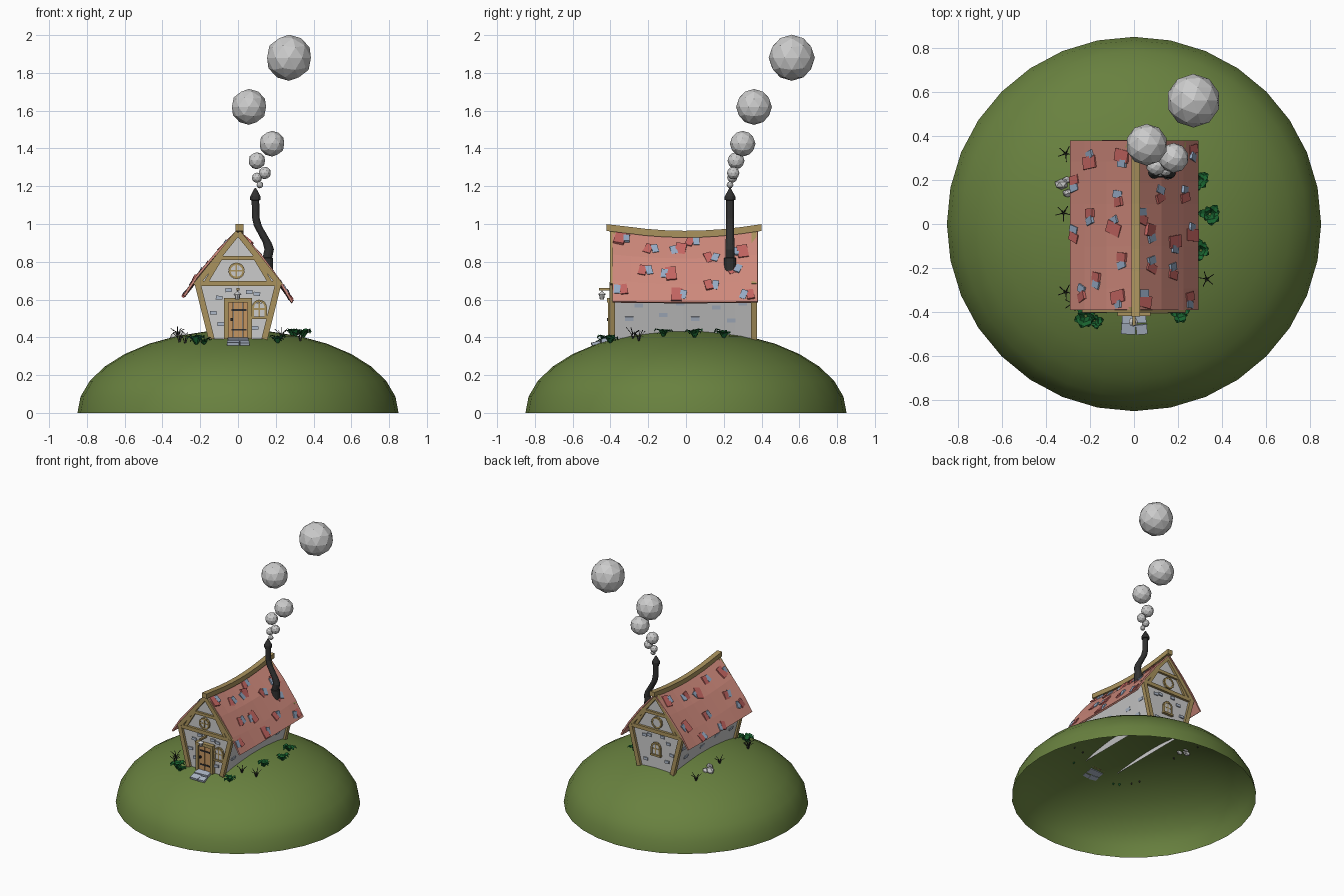
import bpy, bmesh, random
from math import sin, cos, pi, sqrt, atan2
from mathutils import Vector as V, Matrix as M, Euler

if "Cube" in bpy.data.objects:
    bpy.data.objects.remove(bpy.data.objects["Cube"])

random.seed(4)

def mat(name, r, g, b):
    m = bpy.data.materials.new(name)
    m.diffuse_color = (r, g, b, 1)
    return m

GRASS = mat("grass", .14, .22, .05)
ROOF = mat("roof", .62, .25, .20)
RED = mat("red_tile", .55, .13, .12)
BLUE = mat("blue_tile", .30, .40, .55)
TIMBER = mat("timber", .40, .29, .11)
WOOD = mat("door_wood", .55, .30, .12)
IRON = mat("iron", .03, .03, .03)
LEAF = mat("leaf", .01, .13, .03)
WALL = mat("plaster", .62, .62, .62)

def make(name, bm, m=None, smooth=False, fix=True):
    if fix:
        bmesh.ops.recalc_face_normals(bm, faces=bm.faces)
    me = bpy.data.meshes.new(name)
    bm.to_mesh(me)
    bm.free()
    ob = bpy.data.objects.new(name, me)
    bpy.context.collection.objects.link(ob)
    if m:
        me.materials.append(m)
    for p in me.polygons:
        p.use_smooth = smooth
    return ob

def box(bm, loc, size, rot=(0, 0, 0)):
    bmesh.ops.create_cube(bm, size=1, matrix=M.LocRotScale(V(loc), Euler(rot), V(size)))

def bar(bm, a, b, w, d, ref=(0, 1, 0)):
    # box from a to b; d is its depth along ref, w its other width
    a, b = V(a), V(b)
    x = (b - a).normalized()
    z = x.cross(V(ref)).normalized()
    y = z.cross(x)
    r = M((x, y, z)).transposed().to_4x4()
    bmesh.ops.create_cube(bm, size=1, matrix=M.Translation((a + b) / 2) @ r @ M.Diagonal(((b - a).length, d, w, 1)))

def loft(bm, rings, closed=True, caps=True):
    rows = [[bm.verts.new(p) for p in r] for r in rings]
    n = len(rows[0])
    for r, s in zip(rows, rows[1:]):
        for i in range(n if closed else n - 1):
            j = (i + 1) % n
            bm.faces.new((r[i], r[j], s[j], s[i]))
    if caps:
        bm.faces.new(rows[0])
        bm.faces.new(rows[-1])

def ground(x, y):
    return .44 * sqrt(1 - (x * x + y * y) / .7225)

# hill: hollow half ellipsoid
bm = bmesh.new()
bmesh.ops.create_uvsphere(bm, u_segments=32, v_segments=16, radius=1, matrix=M.Diagonal((.85, .85, .44, 1)))
bmesh.ops.delete(bm, geom=[v for v in bm.verts if v.co.z < -.01], context='VERTS')
make("hill", bm, GRASS, True)

def sag(y):
    return .035 * max(0, 1 - (y / .39) ** 2)

ys = [-.39 + .77 * i / 8 for i in range(9)]

# walls: open-bottomed pentagon flaring upward
bm = bmesh.new()
pent = [(-.14, .39), (-.215, .68), (0, .955), (.215, .68), (.14, .39)]
loft(bm, [[(x, y, z - sag(y) * (z > .6)) for x, z in pent] for y in [-.385 + .74 * i / 8 for i in range(9)]], closed=False)
make("walls", bm, WALL)

# sagging roof
LEFT = [(0, .97), (-.12, .84), (-.22, .72), (-.285, .62)]
RIGHT = [(0, .97), (.12, .835), (.22, .70), (.287, .587)]
bm = bmesh.new()
prof = LEFT[:0:-1] + RIGHT
loft(bm, [[(x, y, z - sag(y) * (1 if z > .9 else .6 if z > .65 else .1)) for x, z in prof] for y in ys], closed=False, caps=False)
roof = make("roof", bm, ROOF)
s = roof.modifiers.new("thickness", 'SOLIDIFY')
s.thickness = .012
s.offset = 0

# ridge beam
bm = bmesh.new()
loft(bm, [[(.008 + dx, y, .981 - sag(y) + dz) for dx, dz in ((-.02, -.018), (.02, -.018), (.02, .018), (-.02, .018))]
          for y in [-.42 + .82 * i / 8 for i in range(9)]])
make("ridge_beam", bm, TIMBER)

# loose roof tiles: (y, distance down the slope 0..1)
right_t = [(-.35, .12), (-.2, .22), (-.23, .52), (-.03, .22), (.12, .72), (.12, .33), (.3, .28), (.24, .5),
           (-.33, .82), (-.05, .88), (.02, .1), (.34, .9), (-.08, .55)]
left_t = [(.28, .6), (.2, .92), (.1, .2), (-.02, .25), (-.06, .93), (-.24, .5), (-.33, .2), (-.33, .75),
          (.05, .6), (.31, .15), (-.15, .15)]
red, blue = bmesh.new(), bmesh.new()
for prof, spots in ((RIGHT, right_t), (LEFT, left_t)):
    for i, (y, u) in enumerate(spots):
        k = min(int(u * 3), 2)
        a, b = V(prof[k]), V(prof[k + 1])
        p = a.lerp(b, u * 3 - k)
        d = b - a
        tilt = atan2(-d.y, d.x)
        big = .07 if i % 3 == 0 else .05
        def tile(bm, dy, size):
            r = M.Rotation(tilt, 4, 'Y') @ M.Rotation(random.uniform(-.4, .4), 4, 'Z') @ M.Rotation(random.uniform(-.2, .2), 4, 'Y')
            pos = V((p.x, y + dy, p.y - sag(y) * (1 - .8 * u) + .008))
            bmesh.ops.create_cube(bm, size=1, matrix=M.Translation(pos) @ r @ M.Diagonal((size * 1.2, size * .8, .016, 1)))
        tile(red, 0, big)
        tile(blue, random.choice((-.035, .035)), .042)
make("red_tiles", red, RED)
make("blue_tiles", blue, BLUE)

# timber framing on both gables
bm = bmesh.new()
for f in (-.39, .36):
    for sx in (-1, 1):
        bar(bm, (sx * .14, f, .39), (sx * .215, f, .69), .032, .03)
        bar(bm, (sx * .225, f, .675), (0, f, .955), .03, .026)
        bar(bm, (sx * .17, f, .69), (sx * .095, f, .815), .022, .02)
    bar(bm, (-.22, f, .685), (.22, f, .685), .028, .026)
    bar(bm, (-.11, f, .82), (.11, f, .82), .022, .022)
make("timber_frame", bm, TIMBER)

# windows: ring, cross bars and pane
frames, panes = bmesh.new(), bmesh.new()
def arc(c, r, a0, a1, n, f):
    pts = [(c[0] + r * cos(a0 + (a1 - a0) * i / n), f, c[1] + r * sin(a0 + (a1 - a0) * i / n)) for i in range(n + 1)]
    for p, q in zip(pts, pts[1:]):
        bar(frames, p, q, .012, .022)
def cross(x, z, h, v, f):
    bar(frames, (x - h, f, z), (x + h, f, z), .008, .016)
    bar(frames, (x, f, z - v), (x, f, z + v), .008, .016)
for f, wx in ((-.39, .113), (.36, 0)):
    arc((-.008, .752), .038, 0, 2 * pi, 12, f)
    bmesh.ops.create_cone(panes, cap_ends=True, segments=12, radius1=.036, radius2=.036, depth=.014,
                          matrix=M.Translation((-.008, f, .752)) @ M.Rotation(pi / 2, 4, 'X'))
    if f < 0:
        cross(-.008, .752, .038, .038, f)
    arc((wx, .56), .034, 0, pi, 6, f)
    for sx in (-1, 1):
        bar(frames, (wx + sx * .034, f, .505), (wx + sx * .034, f, .56), .012, .022)
    bar(frames, (wx - .044, f, .503), (wx + .044, f, .503), .014, .032)
    cross(wx, .55, .034, .045, f)
    box(panes, (wx, f, .542), (.06, .014, .08))
make("window_frames", frames, TIMBER)
make("window_panes", panes)

# door with frame, planks and straps
bm = bmesh.new()
for x in (-.062, .062):
    box(bm, (x, -.395, .49), (.022, .035, .20))
box(bm, (0, -.397, .596), (.15, .04, .022))
make("door_frame", bm, TIMBER)
bm = bmesh.new()
for i in range(4):
    box(bm, (-.039 + i * .026, -.392, .487), (.024, .02 + .004 * (i % 2), .195))
make("door", bm, WOOD)
bm = bmesh.new()
for z in (.44, .545):
    box(bm, (.005, -.405, z), (.08, .006, .01))
box(bm, (-.035, -.41, .495), (.01, .016, .016))
make("door_iron", bm, IRON)

# lamp on a bracket
bm = bmesh.new()
bar(bm, (0, -.385, .655), (0, -.46, .655), .014, .014, (1, 0, 0))
make("lamp_bracket", bm, TIMBER)
bm = bmesh.new()
for z, r1, r2, h in ((.615, .011, .016, .03), (.635, .021, .004, .014), (.646, .003, .003, .015)):
    bmesh.ops.create_cone(bm, cap_ends=True, segments=8, radius1=r1, radius2=r2, depth=h, matrix=M.Translation((-.003, -.445, z)))
make("lamp", bm)

# stone steps and stones set in the walls
bm = bmesh.new()
box(bm, (0, -.425, .385), (.11, .05, .02), (.15, 0, .05))
box(bm, (-.025, -.475, .37), (.065, .05, .016), (.25, 0, -.05))
box(bm, (.035, -.478, .369), (.05, .045, .016), (.25, 0, .08))
make("steps", bm, BLUE.copy())
bpy.data.objects["steps"].data.materials[0].diffuse_color = (.42, .48, .58, 1)
bm = bmesh.new()
for sx in (-1, 1):
    for y, z in ((-.3, .5), (-.25, .57), (-.12, .52), (-.03, .58), (.05, .5), (.16, .56), (.24, .49), (.3, .58)):
        box(bm, (sx * (.14 + (z - .39) * .259), y, z), (.014, .045, .022), (0, sx * .26, 0))
for f in (-.386, .356):
    for x, z in ((-.1, .61), (-.13, .53), (.1, .63), (-.09, .47), (.09, .45), (.06, .64), (-.05, .65)):
        box(bm, (x, f, z), (.035, .014, .02), (0, random.uniform(-.1, .1), 0))
make("wall_stones", bm, bpy.data.objects["steps"].data.materials[0])

# crooked chimney pipe: (x, z, radius)
bm = bmesh.new()
path = [(.155, .75, .031), (.155, .82, .031), (.156, .823, .025), (.165, .865, .025), (.155, .90, .023), (.105, .99, .021),
        (.095, 1.03, .02), (.092, 1.125, .02), (.092, 1.128, .028), (.092, 1.145, .028), (.092, 1.19, .004)]
loft(bm, [[(x + r * cos(a * pi / 6), .233 + r * sin(a * pi / 6), z) for a in range(12)] for x, z, r in path])
make("chimney", bm, IRON)

# smoke puffs
for i, (x, y, z, r) in enumerate(((.27, .56, 1.88, .122), (.058, .36, 1.62, .095), (.18, .30, 1.425, .068),
        (.10, .265, 1.335, .045), (.142, .25, 1.27, .033), (.10, .245, 1.245, .027), (.116, .233, 1.207, .018))):
    bm = bmesh.new()
    bmesh.ops.create_icosphere(bm, subdivisions=2, radius=r, matrix=M.Translation((x, y, z)))
    make(f"smoke_{i}", bm)

# leafy plants: arching leaves around a root
bm = bmesh.new()
for x, y, size in ((-.22, -.42, .06), (-.18, -.44, .045), (.21, -.4, .055), (.345, .045, .055), (.305, -.12, .055), (.29, .2, .055)):
    z = ground(x, y) - .005
    for k in range(9):
        a = k * 2.4 + random.uniform(-.3, .3)
        L = size * random.uniform(.6, 1)
        out, side = V((cos(a), sin(a), 0)), V((-sin(a), cos(a), 0))
        up = V((0, 0, 1))
        o = V((x, y, z))
        rise = random.uniform(.6, 1.1)
        loft(bm, [[o + out * L * t + up * L * h * rise - side * w * L, o + out * L * t + up * L * (h * rise - .1), o + out * L * t + up * L * h * rise + side * w * L]
                  for t, h, w in ((.05, 0, .08), (.45, .9, .38), (.8, 1, .3), (1, .75, .06))], closed=False, caps=False)
make("leafy_plants", bm, LEAF)

# dry twigs
bm = bmesh.new()
for x, y in ((.33, -.25), (-.31, .32), (-.31, -.31), (-.28, -.36), (.23, -.28), (-.32, .05)):
    o = V((x, y, ground(x, y) - .01))
    for k in range(5):
        a = k * 1.3 + x * 9
        mid = o + V((cos(a) * .012, sin(a) * .012, .035))
        bar(bm, o, mid, .004, .004)
        bar(bm, mid, mid + V((cos(a) * .025, sin(a) * .025, random.uniform(.005, .03))), .003, .003)
make("twigs", bm, IRON)

# rocks beside the left wall
bm = bmesh.new()
for x, y, r in ((-.33, .18, .033), (-.30, .14, .026), (-.305, .2, .022)):
    bmesh.ops.create_icosphere(bm, subdivisions=1, radius=r, matrix=M.Translation((x, y, ground(x, y) + .005)) @ M.Rotation(y * 9, 4, 'X') @ M.Diagonal((1, 1, .75, 1)))
make("rocks", bm)

for m in bpy.data.materials:
    if m.users and not m.is_grease_pencil:
        m.use_nodes = True
        m.node_tree.nodes["Principled BSDF"].inputs["Base Color"].default_value = m.diffuse_color
